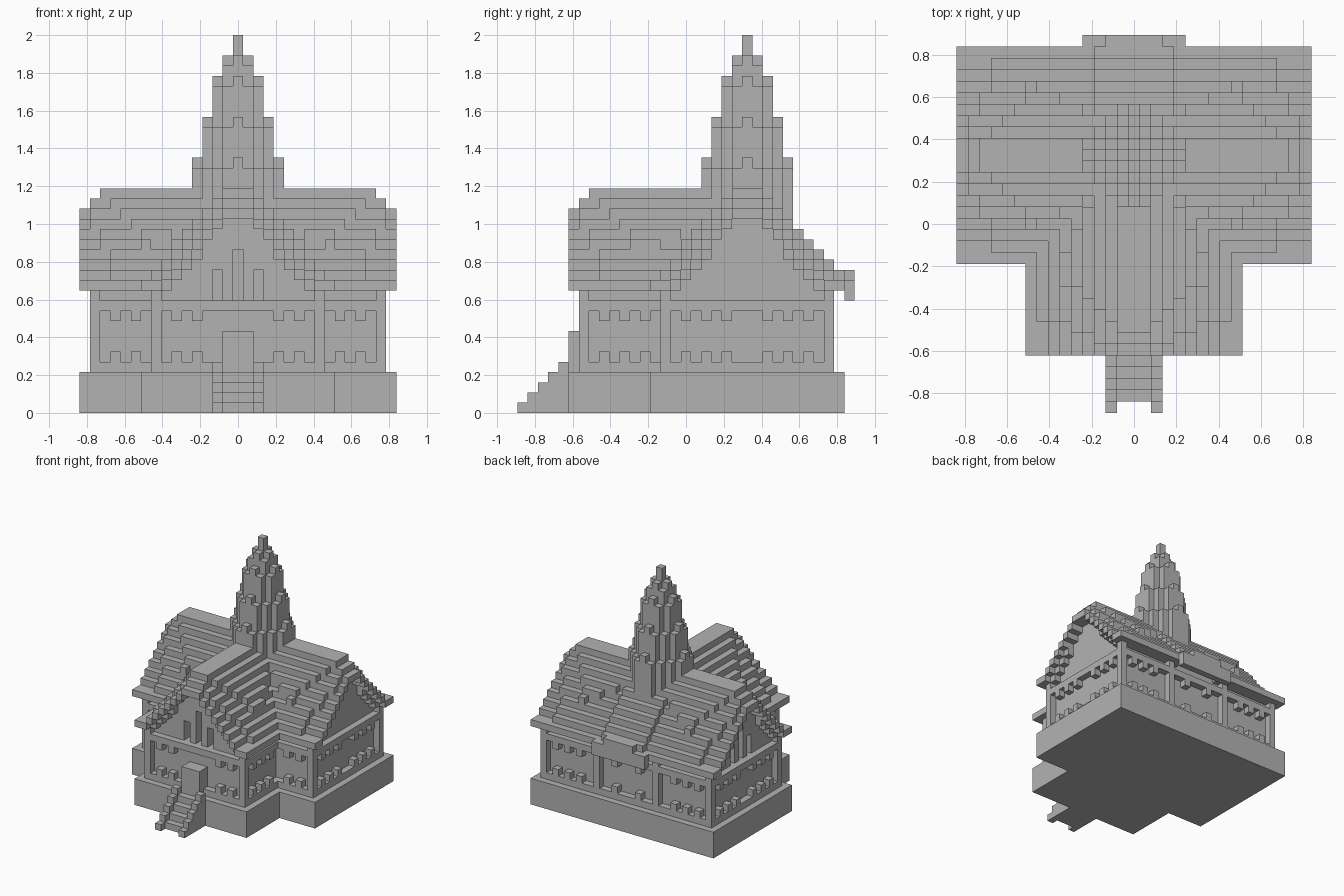
import bpy, bmesh
from mathutils import Matrix, Vector

U = 2 / 37  # edge of one building block

if "Cube" in bpy.data.objects:
    bpy.data.objects.remove(bpy.data.objects["Cube"])

stone = bpy.data.materials.new("plain_grey")
stone.use_nodes = True
grey = (0.45, 0.45, 0.45, 1)
stone.diffuse_color = grey
stone.node_tree.nodes["Principled BSDF"].inputs["Base Color"].default_value = grey


def finish(name, bm):
    bm.transform(Matrix.Scale(U, 4))
    mesh = bpy.data.meshes.new(name)
    bm.to_mesh(mesh)
    bm.free()
    mesh.materials.append(stone)
    bpy.context.collection.objects.link(bpy.data.objects.new(name, mesh))


def boxes(name, items):
    """Boxes given as (x0, x1, y0, y1, z0, z1), in blocks."""
    bm = bmesh.new()
    for x0, x1, y0, y1, z0, z1 in items:
        centre = Vector((x0 + x1, y0 + y1, z0 + z1)) / 2
        m = Matrix.Translation(centre) @ Matrix.Diagonal((x1 - x0, y1 - y0, z1 - z0, 1))
        bmesh.ops.create_cube(bm, size=1, matrix=m)
    finish(name, bm)


def block(x, y, z0, z1):
    return (x - .5, x + .5, y - .5, y + .5, z0, z1)


def blocks(name, cells):
    """Outer skin of a set of unit blocks."""
    bm = bmesh.new()
    cache = {}

    def vert(p):
        key = tuple(round(c * 2) for c in p)
        if key not in cache:
            cache[key] = bm.verts.new(p)
        return cache[key]

    for cell in cells:
        mid = Vector(cell) + Vector((0, 0, .5))
        for axis in range(3):
            for sign in (-1, 1):
                near = list(cell)
                near[axis] += sign
                if tuple(near) in cells:
                    continue
                n, a, b = Vector(), Vector(), Vector()
                n[axis] = sign / 2
                a[(axis + 1) % 3] = sign / 2
                b[(axis + 2) % 3] = .5
                bm.faces.new([vert(mid + n + p) for p in (-a - b, a - b, a + b, b - a)])
    finish(name, bm)


# Foundation, T-shaped
boxes("foundation", [(-15.5, 15.5, -3.5, 15.5, 0, 4), (-9.5, 9.5, -11.5, -3.5, 0, 4)])

# Stairs with raised side rails
steps, rails = [], []
for i in range(5):
    y = -16 + i
    if i:
        steps.append((-1.5, 1.5, y - .5, y + .5, 0, i))
    rails += [block(s * 2, y, 0, i + 1) for s in (-1, 1)]
boxes("stair_steps", steps)
boxes("stair_rails", rails)
boxes("door_block", [(-1.5, 1.5, -11.5, -9.5, 4, 8)])

# Recessed walls
boxes("walls", [(-13.5, 13.5, -1.5, 13.5, 4, 11), (-7.5, 7.5, -9.5, -1.5, 4, 11)])

# Sill and top beams as slabs round the walls
beams = []
for z in (4, 10):
    beams += [(-14.5, 14.5, -2.5, 14.5, z, z + 1), (-8.5, 8.5, -10.5, -2.5, z, z + 1)]
boxes("wall_beams", beams)

# Corner posts and the two back posts
posts = [block(s * x, y, 4, 12) for s in (-1, 1)
         for x, y in ((14, -2), (14, 14), (8, -10), (5, 14))]
boxes("wall_posts", posts)

# Small blocks hanging from the beams and standing on the sills
spots = [(x, -10) for x in (4, 6)] + [(x, -2) for x in (10, 12)]
spots += [(x, 14) for x in (2, 8, 10, 12)]
spots += [(8, y) for y in (-8, -6, -4)] + [(14, y) for y in (0, 2, 4, 8, 10, 12)]
boxes("trim_blocks", [block(s * x, y, z, z + 1) for s in (-1, 1)
                      for x, y in spots for z in (5, 9)])


def roof_height(d, along, end):
    """Top of a gable roof at d from its ridge; it sags to the ends and valley."""
    d = max(d, 1)
    high = end - 2 - (d - 1) * .8
    low = 2 * d - 3
    drop = 0
    if along > high or along < low:
        drop = 1
    if along >= high + 2 + (d - 1) * .4:
        drop = 2
    return max(13, 23 - d - drop)


# Roof: main gable, front wing and small back porch
roof = set()
for x in range(-15, 16):
    for y in range(-11, 17):
        d, ax = abs(y - 6), abs(x)
        tops = []
        if d <= 9:
            tops.append(roof_height(d, ax, 15))
        if ax <= 9 and y <= 6:
            tops.append(roof_height(ax, 6 - y, 17))
        if y > 6 and ax <= 4:
            tops.append(max(14 if ax <= 2 else 13, 23 - d - (ax > 3)))
        if not tops:
            continue
        top = max(tops)
        if (ax <= 13 and d <= 7) or (ax <= 7 and -9 <= y <= 6):
            bottom = 11
        elif y >= 15 and ax <= 4:
            bottom = 11 if y == 16 else 12
        elif ax == 15 or y == -11:
            bottom = top - 1
        else:
            bottom = max(12, top - 2)
        roof.update((x, y, z) for z in range(bottom, top))

# Slit windows in the front and right gables
for t, top in ((-2, 14), (0, 16), (2, 14)):
    for z in range(11, top):
        roof -= {(t, -9, z), (t, -8, z), (-13, 6 + t, z), (-12, 6 + t, z)}
blocks("roof", roof)

# Tower: stepped tiers, each with a higher block on its axes
tower = set()
for r, top in enumerate((37, 34, 32, 28, 24)):
    for x in range(-r, r + 1):
        for y in range(-r, r + 1):
            if abs(x) + abs(y) <= r + 1:
                crown = 1 if r and x * y == 0 else 0
                tower.update((x, y + 6, z) for z in range(14, top + crown))
blocks("tower", tower)
